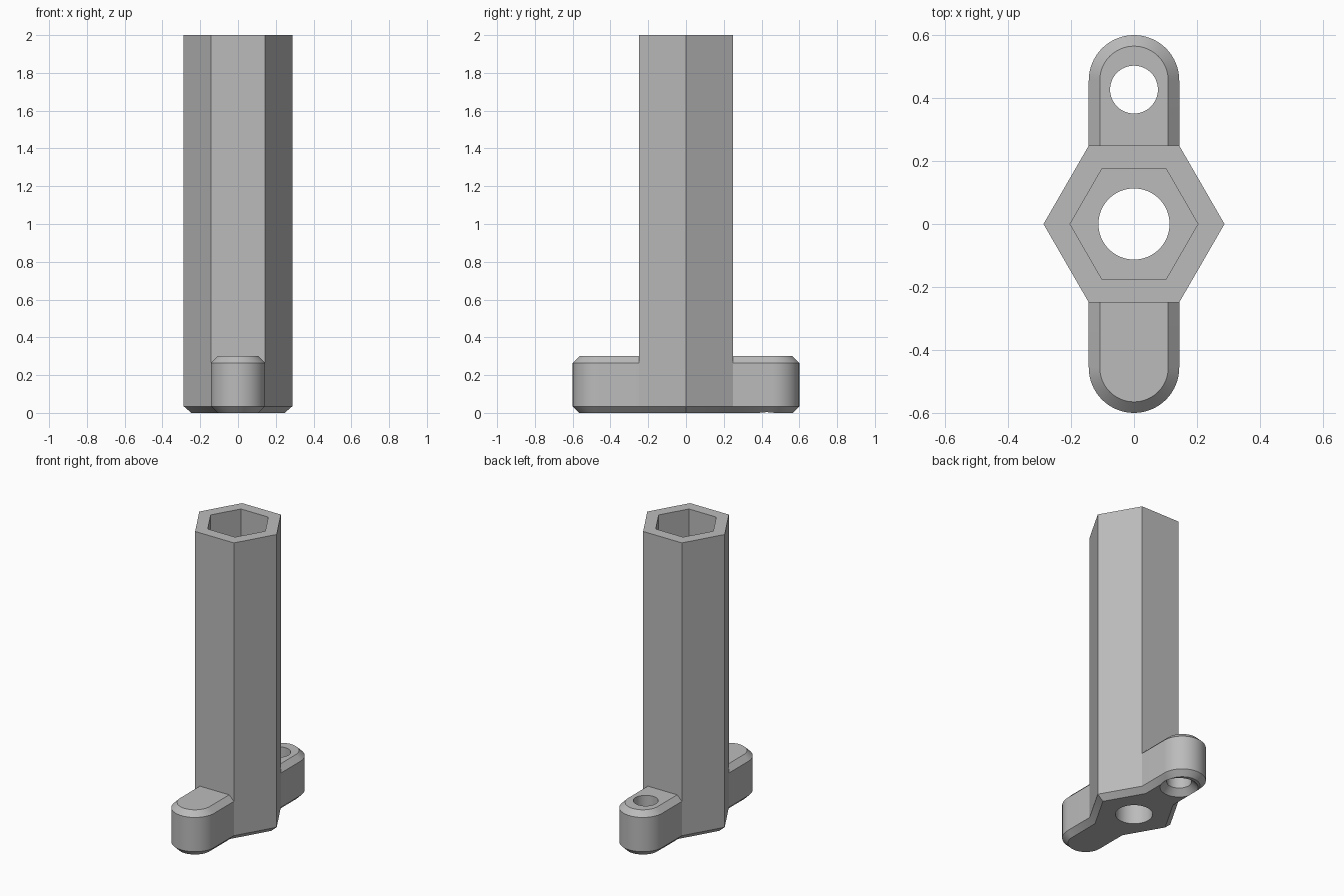
import bpy, bmesh, math
from mathutils import Vector

if "Cube" in bpy.data.objects:
    bpy.data.objects.remove(bpy.data.objects["Cube"], do_unlink=True)

HEX_R = 0.2875          # outer hexagon, corner radius
LUG_R = HEX_R / 2       # lug half width equals half a hexagon side
LUG_Y = 0.6 - LUG_R     # centre of the rounded lug end
BEVEL = 0.035
FLAT = HEX_R * math.cos(math.pi / 6)

grey = bpy.data.materials.new("plain grey")
grey.use_nodes = True
colour = (0.5, 0.5, 0.5, 1)
grey.diffuse_color = colour
grey.node_tree.nodes["Principled BSDF"].inputs["Base Color"].default_value = colour


def ring(radius, sides, y=0):
    return [Vector((radius * math.cos(i * math.tau / sides),
                    y + radius * math.sin(i * math.tau / sides))) for i in range(sides)]


def inset(points, d):
    """Mitred inward offset of a counter-clockwise outline."""
    out = []
    for i, p in enumerate(points):
        a = (p - points[i - 1]).normalized()
        b = (points[(i + 1) % len(points)] - p).normalized()
        na, nb = Vector((-a.y, a.x)), Vector((-b.y, b.x))
        out.append(p + (na + nb) * d / (1 + na.dot(nb)))
    return out


def loft(name, layers):
    """Closed solid through (outline, height) layers."""
    bm = bmesh.new()
    rows = [[bm.verts.new((p.x, p.y, z)) for p in pts] for pts, z in layers]
    n = len(rows[0])
    bm.faces.new(rows[0][::-1])
    bm.faces.new(rows[-1])
    for low, high in zip(rows, rows[1:]):
        for i in range(n):
            j = (i + 1) % n
            bm.faces.new((low[i], low[j], high[j], high[i]))
    mesh = bpy.data.meshes.new(name)
    bm.to_mesh(mesh)
    bm.free()
    obj = bpy.data.objects.new(name, mesh)
    bpy.context.collection.objects.link(obj)
    mesh.materials.append(grey)
    return obj


def combine(target, other, operation):
    mod = target.modifiers.new(other.name, "BOOLEAN")
    mod.object, mod.operation, mod.solver = other, operation, "EXACT"
    bpy.context.view_layer.objects.active = target
    bpy.ops.object.modifier_apply(modifier=mod.name)
    bpy.data.objects.remove(other, do_unlink=True)


# Base outline: hexagon with a rounded lug at front and back
half = [Vector((HEX_R, 0)), Vector((LUG_R, FLAT))]
half += [Vector((LUG_R * math.cos(i * math.pi / 32),
                 LUG_Y + LUG_R * math.sin(i * math.pi / 32))) for i in range(33)]
half.append(Vector((-LUG_R, FLAT)))
outline = half + [-p for p in half]
small = inset(outline, BEVEL)

body = loft("hex_socket_body", [(small, 0), (outline, BEVEL),
                                (outline, 0.3 - BEVEL), (small, 0.3)])

# Tall hexagonal column
combine(body, loft("column", [(ring(HEX_R, 6), 0.15), (ring(HEX_R, 6), 2)]), "UNION")

# Hexagonal socket, then the round bore through its floor
combine(body, loft("socket", [(ring(0.203, 6), 0.3), (ring(0.203, 6), 2.1)]), "DIFFERENCE")
combine(body, loft("bore", [(ring(0.113, 64), -0.1), (ring(0.113, 64), 0.5)]), "DIFFERENCE")

# Screw hole in the back lug, countersunk underneath
screw = [(0.136, -0.02), (0.076, 0.04), (0.076, 0.4)]
combine(body, loft("screw_hole", [(ring(r, 48, 0.427), z) for r, z in screw]), "DIFFERENCE")

bpy.ops.object.select_all(action="DESELECT")
body.select_set(True)
bpy.context.view_layer.objects.active = body
bpy.ops.object.shade_smooth_by_angle(angle=math.radians(25))
